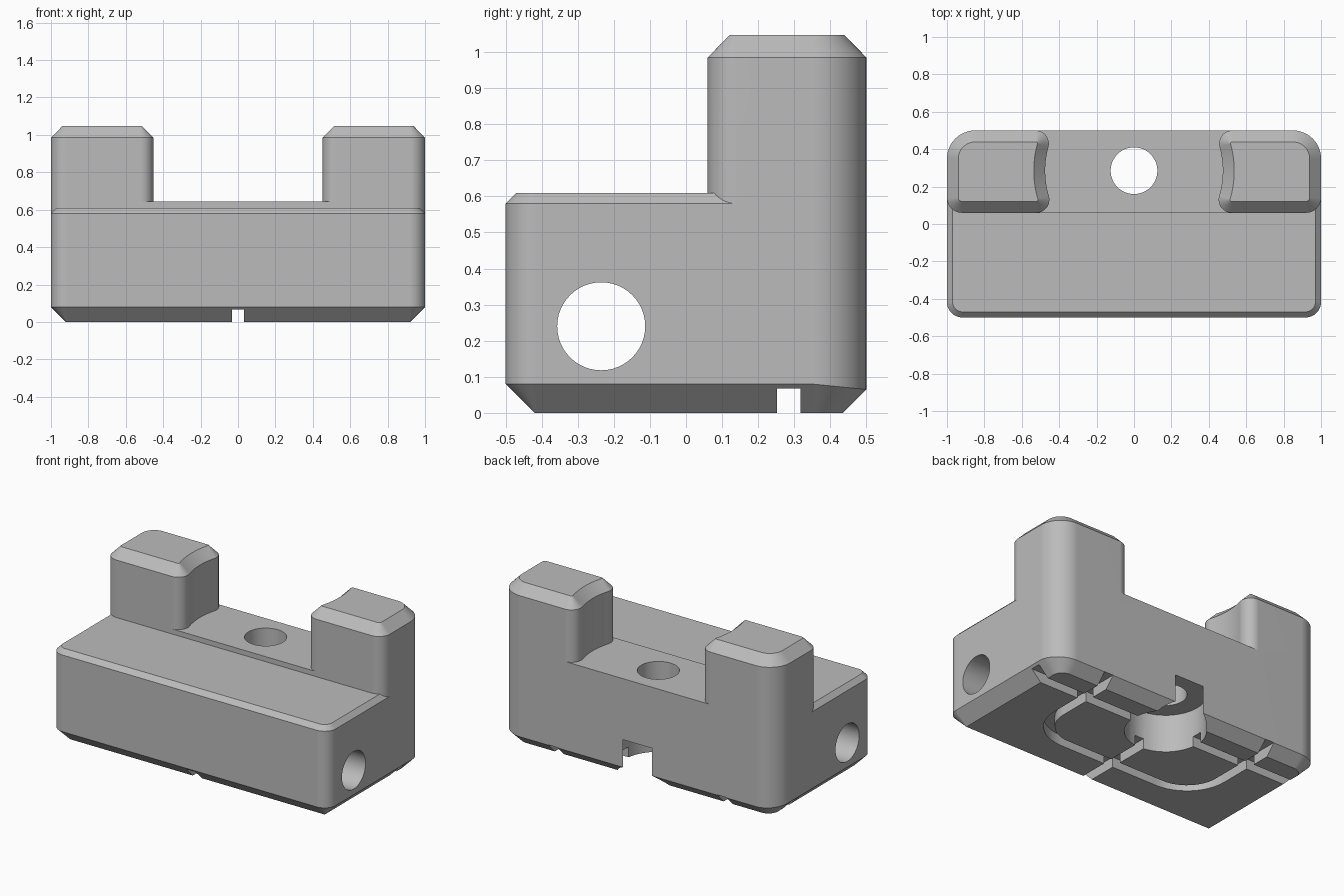
import bpy, bmesh
from math import sin, cos, asin, radians, degrees, pi
from mathutils import Vector

if "Cube" in bpy.data.objects:
    bpy.data.objects.remove(bpy.data.objects["Cube"])

grey = bpy.data.materials.new("plain grey")
grey.use_nodes = True
grey.diffuse_color = (0.5, 0.5, 0.5, 1)
grey.node_tree.nodes["Principled BSDF"].inputs["Base Color"].default_value = (0.5, 0.5, 0.5, 1)

HOLE_Y = 0.285
FRONT_R, BACK_R = 0.083, 0.15


def arc(cx, cy, r, a0, a1, n=12):
    """Points along an arc, angles in degrees."""
    angles = [radians(a0 + (a1 - a0) * i / n) for i in range(n + 1)]
    return [(cx + r * cos(a), cy + r * sin(a)) for a in angles]


def loft(name, rings):
    """Closed solid through matching rings of 3D points."""
    bm = bmesh.new()
    rows = [[bm.verts.new(p) for p in ring] for ring in rings]
    n = len(rows[0])
    for low, high in zip(rows, rows[1:]):
        for i in range(n):
            j = (i + 1) % n
            bm.faces.new((low[i], low[j], high[j], high[i]))
    bm.faces.new(rows[0][::-1])
    bm.faces.new(rows[-1])
    bmesh.ops.remove_doubles(bm, verts=bm.verts, dist=1e-5)
    bmesh.ops.recalc_face_normals(bm, faces=bm.faces)
    mesh = bpy.data.meshes.new(name)
    bm.to_mesh(mesh)
    bm.free()
    mesh.materials.append(grey)
    ob = bpy.data.objects.new(name, mesh)
    bpy.context.collection.objects.link(ob)
    return ob


def level(points, z):
    return [(x, y, z) for x, y in points]


def prism(name, points, z0, z1):
    return loft(name, [level(points, z0), level(points, z1)])


def box(name, x0, x1, y0, y1, z0, z1):
    return prism(name, [(x0, y0), (x1, y0), (x1, y1), (x0, y1)], z0, z1)


def combine(target, other, operation):
    mod = target.modifiers.new(operation, "BOOLEAN")
    mod.operation = operation
    mod.solver = "EXACT"
    mod.object = other
    bpy.context.view_layer.objects.active = target
    bpy.ops.object.modifier_apply(modifier=mod.name)
    bpy.data.objects.remove(other)


# Base block: rounded corners, chamfered underside (slightly narrower at the back)
def base_ring(kind):
    ring = []
    for sx, sy, r, a0 in ((1, -1, FRONT_R, -90), (1, 1, BACK_R, 0),
                          (-1, 1, BACK_R, 90), (-1, -1, FRONT_R, 180)):
        cx, cy = sx * (1 - r), sy * (0.5 - r)
        for i in range(13):
            a = radians(a0 + 90 * i / 12)
            d = 0.08 - 0.015 * max(0, sin(a))
            rr = r - d if kind == "bottom" else r
            z = {"bottom": 0, "edge": d, "top": 0.58}[kind]
            ring.append((cx + rr * cos(a), cy + rr * sin(a), z))
    return ring


block = loft("mounting_block", [base_ring(k) for k in ("bottom", "edge", "top")])


# Front ledge with a small chamfer
def ledge_ring(d, z):
    cx, cy, r = 1 - FRONT_R, FRONT_R - 0.5, FRONT_R - d
    pts = arc(-cx, cy, r, 180, 270) + arc(cx, cy, r, 270, 360)
    return level(pts + [(1 - d, 0.2), (d - 1, 0.2)], z)


combine(block, loft("ledge", [ledge_ring(0, 0.58), ledge_ring(0.03, 0.61)]), "UNION")

# Raised platform between the posts
combine(block, box("platform", -0.53, 0.53, 0.06, 0.5, 0.58, 0.643), "UNION")


# Posts: rounded corners, hollowed inner side around the hole, chamfered top
def post_ring(side, d, z):
    hollow, fillet = 0.475, 0.07
    reach = hollow + fillet
    back, front = asin(0.145 / reach), asin(0.155 / reach)
    b, f = degrees(back), degrees(front)
    pts = arc(0.92, 0.14, 0.08 - d, -90, 0)
    pts += arc(1 - BACK_R, 0.5 - BACK_R, BACK_R - d, 0, 90)
    pts += arc(reach * cos(back), 0.43, fillet - d, 90, 180 + b)
    pts += arc(0, HOLE_Y, hollow + d, b, -f)[1:-1]
    pts += arc(reach * cos(front), 0.13, fillet - d, 180 - f, 270)
    return [(side * x, y, z) for x, y in pts]


for side in (1, -1):
    post = loft("post", [post_ring(side, 0, 0.58), post_ring(side, 0, 0.985),
                         post_ring(side, 0.061, 1.047)])
    combine(block, post, "UNION")

# Vertical bolt hole and its wide recess, open at the back
for r, top in ((0.125, 1), (0.24, 0.245)):
    combine(block, prism("bolt_hole", arc(0, HOLE_Y, r, 0, 352.5, 47), -0.1, top), "DIFFERENCE")

# Cross hole from side to side
circle = arc(-0.235, 0.24, 0.122, 0, 352.5, 47)
cross = loft("cross_hole", [[(x, y, z) for y, z in circle] for x in (-1.2, 1.2)])
combine(block, cross, "DIFFERENCE")

# Grooves in the underside: crosswise, lengthwise and a U-shaped loop
W, DEPTH = 0.0325, 0.067
combine(block, box("groove", -1.2, 1.2, HOLE_Y - W, HOLE_Y + W, -0.1, DEPTH), "DIFFERENCE")
combine(block, box("groove", -W, W, -0.7, HOLE_Y, -0.1, DEPTH), "DIFFERENCE")


def u_path(r):
    return ([(-0.36 - r, 0.7)] + arc(-0.36, 0.05, r, 180, 270)
            + arc(0.36, 0.05, r, 270, 360) + [(0.36 + r, 0.7)])


loop = u_path(0.25 + W) + u_path(0.25 - W)[::-1]
combine(block, prism("groove", loop, -0.1, DEPTH), "DIFFERENCE")

# Smooth rounds, crisp chamfers
bpy.ops.object.select_all(action="DESELECT")
block.select_set(True)
bpy.context.view_layer.objects.active = block
bpy.ops.object.shade_smooth_by_angle(angle=radians(30))
weighted = block.modifiers.new("Weighted normals", "WEIGHTED_NORMAL")
weighted.keep_sharp = True
